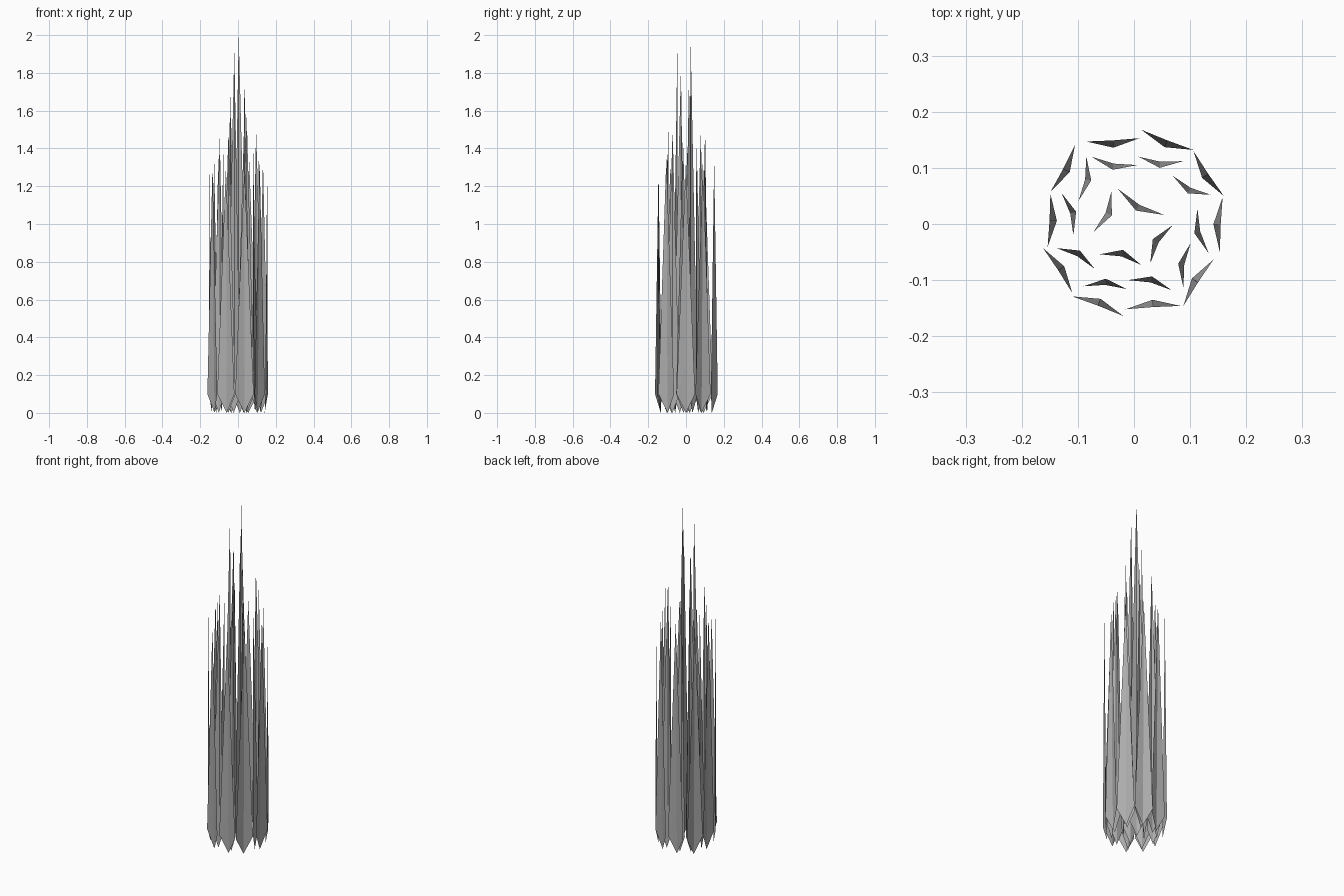
import bpy
from mathutils import Vector

# Each blade: left shoulder x, y, right shoulder x, y, tip height
OUTER = [
    (-.085, .147, .010, .153, 1.36), (.013, .168, .106, .132, 1.34),
    (.106, .130, .160, .050, 1.34), (.158, .048, .153, -.050, 1.32),
    (.142, -.063, .088, -.146, 1.36), (.083, -.146, -.015, -.152, 1.30),
    (-.019, -.164, -.110, -.129, 1.30), (-.110, -.123, -.162, -.043, 1.32),
    (-.154, -.041, -.149, .054, 1.38), (-.149, .057, -.105, .141, 1.34),
]
MIDDLE = [
    (-.076, .120, .006, .105, 1.58), (.008, .120, .087, .112, 1.58),
    (.069, .086, .137, .052, 1.50), (.113, .027, .133, -.052, 1.46),
    (.101, -.034, .088, -.113, 1.50), (.067, -.118, -.010, -.100, 1.52),
    (-.013, -.116, -.090, -.111, 1.50), (-.070, -.080, -.138, -.043, 1.46),
    (-.108, -.020, -.129, .055, 1.42), (-.099, .041, -.085, .120, 1.48),
]
INNER = [
    (-.029, .063, .054, .016, 2.00), (.069, -.002, .029, -.070, 1.82),
    (.013, -.073, -.061, -.054, 1.92), (-.072, -.014, -.040, .059, 1.75),
]

grey = bpy.data.materials.new("blade_grey")
grey.diffuse_color = (.42, .42, .42, 1)


def grass_blade(name, lx, ly, rx, ry, height, crease_in, foot_in, tip_in):
    """Folded sheet: pointed foot, wide shoulders, inward crease, needle tip."""
    left, right = Vector((lx, ly, .10)), Vector((rx, ry, .10))
    mid = (left + right) / 2
    inward = Vector((ly - ry, rx - lx, 0)).normalized()
    if inward.dot(Vector((mid.x, mid.y, 0))) > 0:
        inward.negate()

    def spine(offset, z):
        p = mid + inward * offset
        p.z = z
        return p

    foot, crease, tip = spine(foot_in, 0), spine(crease_in, .25), spine(tip_in, height)
    mesh = bpy.data.meshes.new(name)
    mesh.from_pydata([foot, left, right, crease, tip], [],
                     [(0, 3, 1), (0, 2, 3), (1, 3, 4), (3, 2, 4)])
    mesh.materials.append(grey)
    mesh.update()
    obj = bpy.data.objects.new(name, mesh)
    bpy.context.collection.objects.link(obj)


# Three rings of blades, taller towards the centre
for ring, blades, folds in (("outer", OUTER, (.010, .014, .001)),
                            ("middle", MIDDLE, (.016, .005, .016)),
                            ("inner", INNER, (.018, .006, .018))):
    for i, b in enumerate(blades):
        grass_blade(f"{ring}_blade_{i + 1}", *b, *folds)
